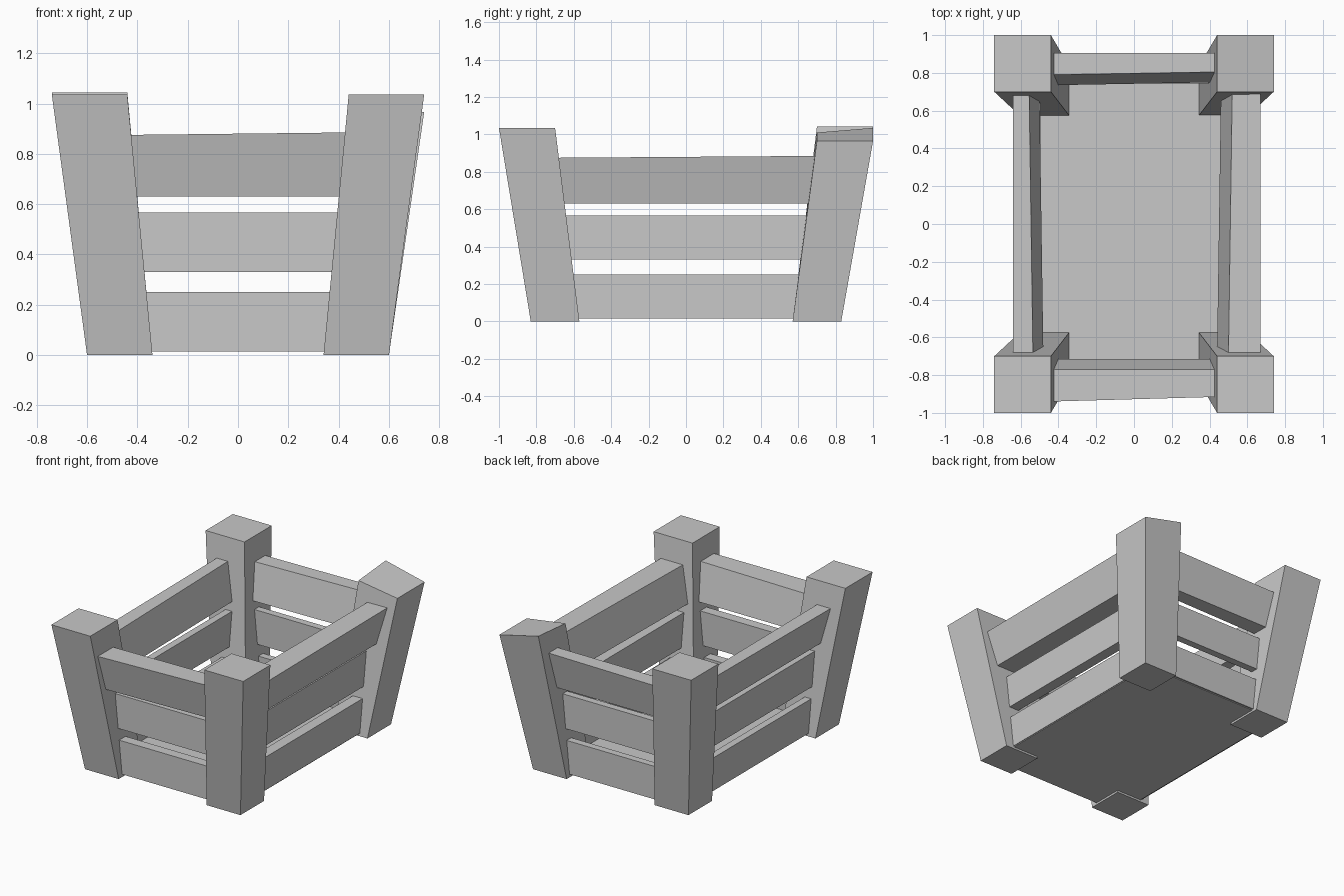
import bpy
import bmesh

old = bpy.data.objects.get("Cube")
if old:
    bpy.data.objects.remove(old, do_unlink=True)

grey = bpy.data.materials.new("plain_grey")
grey.use_nodes = True
colour = (0.58, 0.58, 0.58, 1)
grey.diffuse_color = colour
grey.node_tree.nodes["Principled BSDF"].inputs["Base Color"].default_value = colour

HEIGHT = 1.035


def shaped_box(name, place):
    """Make a box whose corners (each -1 or 1 per axis) are moved by place()."""
    bm = bmesh.new()
    bmesh.ops.create_cube(bm, size=2)
    for v in bm.verts:
        v.co = place(*(round(c) for c in v.co))
    bmesh.ops.recalc_face_normals(bm, faces=bm.faces)
    mesh = bpy.data.meshes.new(name)
    bm.to_mesh(mesh)
    bm.free()
    mesh.materials.append(grey)
    obj = bpy.data.objects.new(name, mesh)
    bpy.context.collection.objects.link(obj)
    return obj


def post(name, sx, sy, top):
    """Corner post flaring outward; top(a, b) gives the height of each corner."""
    def place(a, b, c):
        # a and b are 1 on the outer sides, -1 on the inner sides
        if c < 0:
            return sx * (0.47 + 0.13 * a), sy * (0.70 + 0.13 * b), 0
        return sx * (0.59 + 0.15 * a), sy * (0.85 + 0.15 * b), top(a, b)
    return shaped_box(name, place)


def slat(name, axis, side, inner, outer, low, high, lean=0):
    """Board between two posts; inner, outer and high are pairs, one per end."""
    foot, flare = (0.34, 0.10) if axis == "y" else (0.57, 0.13)

    def place(along, across, c):
        end = 0 if along < 0 else 1
        z = high[end] if c > 0 else low
        offset = (outer if across > 0 else inner)[end]
        if c < 0:
            offset -= lean
        reach = along * (foot + flare * z / HEIGHT + 0.02)
        if axis == "y":
            return reach, side * offset, z
        return side * offset, reach, z
    return shaped_box(name, place)


# Corner posts, one with a worn sloping top
def level(a, b):
    return HEIGHT


def worn(a, b):
    if a > 0:
        return 0.965
    return 1.035 if b > 0 else 1.01


post("front_right_post", -1, -1, level)
post("front_left_post", 1, -1, level)
post("back_right_post", -1, 1, lambda a, b: 1.043)
post("back_left_post", 1, 1, worn)

# Leaning top slats, slightly uneven
top_z = (0.875, 0.885)
slat("front_top_slat", "y", -1, (0.77, 0.77), (0.94, 0.915), 0.63, top_z, 0.055)
slat("back_top_slat", "y", 1, (0.79, 0.805), (0.905, 0.905), 0.63, top_z, 0.055)
slat("right_top_slat", "x", -1, (0.535, 0.555), (0.64, 0.64), 0.63, top_z, 0.055)
slat("left_top_slat", "x", 1, (0.50, 0.52), (0.67, 0.67), 0.63, top_z, 0.06)

# Upright middle and bottom slats
sides = {
    "front": ("y", -1, 0.72, 0.79),
    "back": ("y", 1, 0.745, 0.795),
    "right": ("x", -1, 0.495, 0.545),
    "left": ("x", 1, 0.465, 0.54),
}
for side_name, (axis, side, inner, outer) in sides.items():
    for level_name, low, high in (("middle", 0.33, 0.567), ("bottom", 0.02, 0.25)):
        slat(f"{side_name}_{level_name}_slat", axis, side,
             (inner, inner), (outer, outer), low, (high, high))

# Floor board
shaped_box("floor", lambda a, b, c: (a * 0.535, b * 0.785, 0.03 + 0.015 * c))
